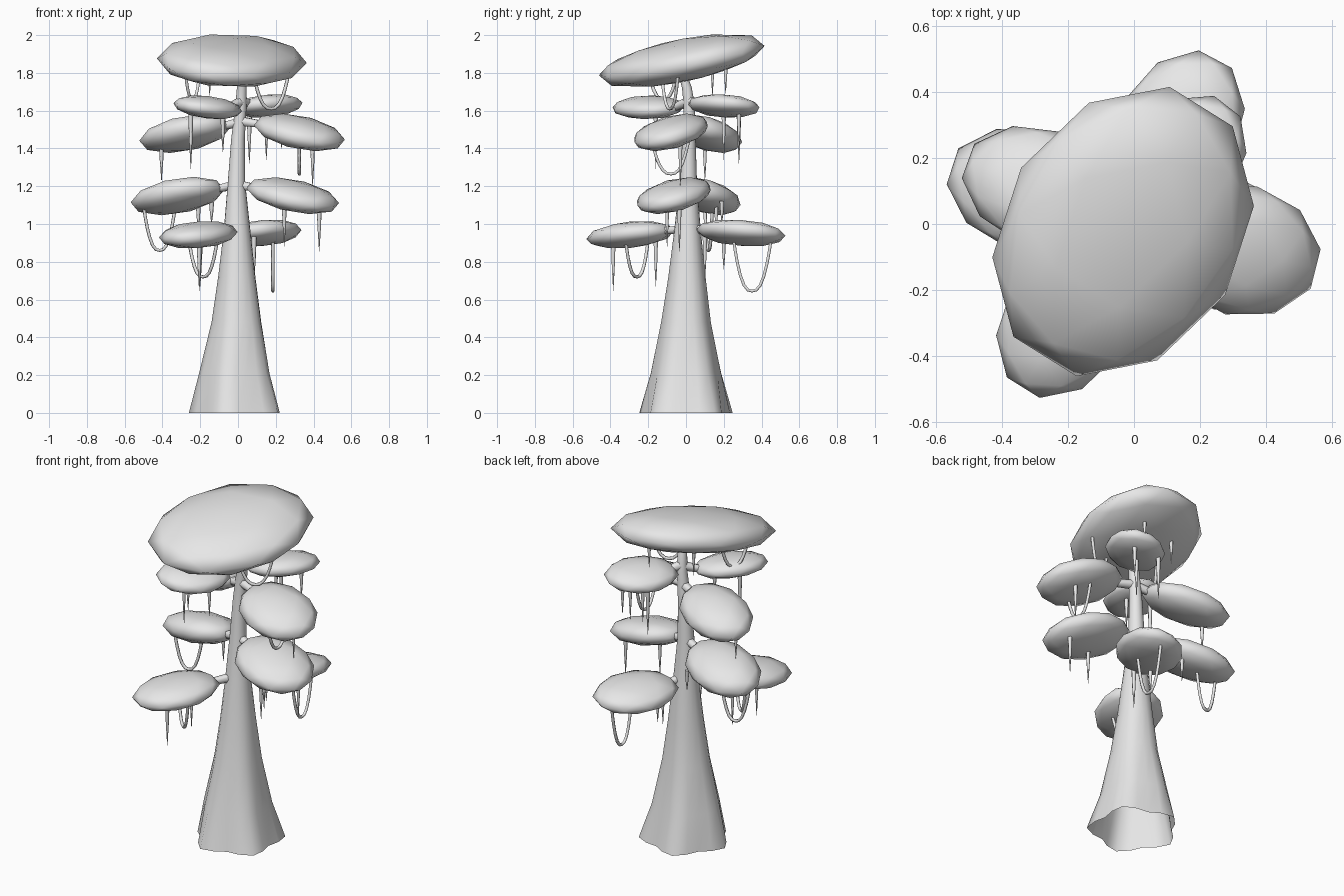
import bpy, bmesh
from math import sin, cos, pi, radians, sqrt
from mathutils import Vector

if "Cube" in bpy.data.objects:
    bpy.data.objects.remove(bpy.data.objects["Cube"])

grey = bpy.data.materials.new("plain_grey")
grey.use_nodes = True
grey.diffuse_color = (0.8, 0.8, 0.8, 1)
grey.node_tree.nodes["Principled BSDF"].inputs["Base Color"].default_value = (0.8, 0.8, 0.8, 1)


def finish(name, bm):
    bmesh.ops.recalc_face_normals(bm, faces=bm.faces)
    for f in bm.faces:
        f.smooth = True
    mesh = bpy.data.meshes.new(name)
    bm.to_mesh(mesh)
    bm.free()
    mesh.materials.append(grey)
    ob = bpy.data.objects.new(name, mesh)
    bpy.context.collection.objects.link(ob)
    return ob


def tube(name, points, radii):
    """Round tapering strand through the points, turned into a mesh."""
    curve = bpy.data.curves.new(name, 'CURVE')
    curve.dimensions = '3D'
    curve.bevel_depth = 1
    curve.bevel_resolution = 1
    curve.use_fill_caps = True
    spline = curve.splines.new('POLY')
    spline.points.add(len(points) - 1)
    for sp, p, r in zip(spline.points, points, radii):
        sp.co = (*p, 1)
        sp.radius = r
    curve.materials.append(grey)
    ob = bpy.data.objects.new(name, curve)
    bpy.context.collection.objects.link(ob)
    bpy.ops.object.select_all(action='DESELECT')
    ob.select_set(True)
    bpy.context.view_layer.objects.active = ob
    bpy.ops.object.convert(target='MESH')


# Trunk: five buttress lobes at the foot, fading to a round, slightly bent stem
# height, centre x, centre y, lobe radius, valley radius
TRUNK = [
    (0.00, 0.000, 0.000, 0.260, 0.205),
    (0.21, -0.010, 0.000, 0.196, 0.175),
    (0.48, -0.005, 0.000, 0.135, 0.128),
    (0.72, -0.005, 0.005, 0.100, 0.097),
    (0.97, -0.005, 0.008, 0.070, 0.070),
    (1.22, -0.008, 0.012, 0.046, 0.046),
    (1.45, 0.000, 0.015, 0.036, 0.036),
    (1.62, 0.015, 0.018, 0.030, 0.030),
    (1.72, 0.020, 0.005, 0.026, 0.026),
    (1.82, 0.015, -0.025, 0.022, 0.022),
]


def trunk_at(z):
    for a, b in zip(TRUNK, TRUNK[1:]):
        if a[0] <= z <= b[0]:
            t = (z - a[0]) / (b[0] - a[0])
            return Vector((a[1] + t * (b[1] - a[1]), a[2] + t * (b[2] - a[2]), z))


bm = bmesh.new()
rings = []
for z, cx, cy, lobe, valley in TRUNK:
    ring = []
    for i in range(20):
        a = pi + i * pi / 10
        r = (lobe, (lobe + valley) / 2, valley, (lobe + valley) / 2)[i % 4]
        ring.append(bm.verts.new((cx + r * cos(a), cy + r * sin(a), z)))
    rings.append(ring)
for lo, hi in zip(rings, rings[1:]):
    for i in range(20):
        j = (i + 1) % 20
        bm.faces.new((lo[i], lo[j], hi[j], hi[i]))
finish("trunk", bm)

# Leaf pads: centre, long radius, short radius, half height, yaw, slope in x and y
PADS = {
    "crown": ((-0.033, -0.023, 1.865), 0.47, 0.365, 0.115, 58, -0.07, 0.2),
    "upper_front": ((-0.16, -0.20, 1.618), 0.21, 0.165, 0.06, 232, -0.12, 0.05),
    "upper_back": ((0.16, 0.20, 1.625), 0.21, 0.165, 0.06, 52, 0.1, -0.08),
    "upper_left": ((0.325, -0.08, 1.485), 0.245, 0.2, 0.082, -14, -0.16, 0.19),
    "upper_right": ((-0.28, 0.11, 1.478), 0.25, 0.18, 0.088, 160, 0.13, -0.19),
    "middle_left": ((0.29, -0.065, 1.15), 0.25, 0.2, 0.08, -14, -0.16, 0.18),
    "middle_right": ((-0.32, 0.10, 1.148), 0.255, 0.185, 0.088, 162, 0.12, -0.19),
    "lower_front": ((-0.21, -0.295, 0.943), 0.25, 0.19, 0.07, 238, 0.05, 0.08),
    "lower_back": ((0.135, 0.29, 0.953), 0.25, 0.185, 0.068, 62, 0.1, -0.09),
}


def pad_height(pad, x, y):
    c, sx, sy = PADS[pad][0], PADS[pad][5], PADS[pad][6]
    return c[2] + sx * (x - c[0]) + sy * (y - c[1])


for name, (c, long, short, half, yaw, sx, sy) in PADS.items():
    bm = bmesh.new()
    bmesh.ops.create_icosphere(bm, subdivisions=2, radius=1)
    a = radians(yaw)
    for v in bm.verts:
        u, w, h = v.co.x * long, v.co.y * short, v.co.z * half
        x = c[0] + u * cos(a) - w * sin(a)
        y = c[1] + u * sin(a) + w * cos(a)
        v.co = (x, y, pad_height(name, x, y) + h)
    finish(name + "_leaf_pad", bm)
    # Branch from the trunk into the pad
    if name != "crown":
        start = trunk_at(c[2] + (0.03 if half < 0.075 else 0.06))
        end = Vector(c)
        mid = start.lerp(end, 0.4)
        mid.z = pad_height(name, mid.x, mid.y)
        tube(name + "_branch", [start, mid, end], [0.028, 0.021, 0.015])

# Hanging spikes: pad, x, y, tip height
SPIKES = [
    ("upper_right", -0.405, 0.10, 1.23),
    ("upper_front", -0.25, -0.16, 1.29),
    ("upper_front", -0.08, -0.16, 1.38),
    ("upper_left", 0.395, -0.03, 1.2),
    ("upper_back", 0.06, 0.28, 1.32),
    ("upper_back", 0.15, 0.2, 1.34),
    ("upper_back", 0.23, 0.28, 1.4),
    ("middle_left", 0.43, -0.035, 0.855),
    ("middle_left", 0.245, -0.1, 0.88),
    ("middle_right", -0.21, 0.16, 0.95),
    ("middle_right", -0.14, 0.19, 1.0),
    ("lower_front", -0.205, -0.385, 0.645),
    ("lower_front", -0.2, -0.16, 0.67),
    ("lower_back", 0.085, 0.1, 0.7),
    ("lower_back", 0.05, 0.2, 0.76),
    ("crown", -0.15, 0.14, 1.68),
    ("crown", 0.1, 0.21, 1.69),
]
for i, (pad, x, y, tip) in enumerate(SPIKES):
    top = pad_height(pad, x, y) - 0.03
    tube(f"hanging_spike_{i}", [(x, y, top), (x, y, (top + tip) / 2), (x, y, tip)],
         [0.014, 0.009, 0.001])

# Hanging loops: pad, both ends (x, y), lowest height
LOOPS = [
    ("crown", (0.08, -0.13), (0.27, -0.04), 1.61),
    ("crown", (-0.28, -0.2), (-0.2, -0.04), 1.66),
    ("upper_left", (0.325, -0.18), (0.325, 0.02), 1.265),
    ("middle_right", (-0.5, 0.1), (-0.33, 0.14), 0.86),
    ("lower_front", (-0.26, -0.2), (-0.11, -0.32), 0.72),
    ("lower_back", (0.185, 0.25), (0.185, 0.45), 0.645),
]
for i, (pad, p, q, low) in enumerate(LOOPS):
    points = []
    for k in range(15):
        s = -cos(pi * k / 14)
        x = p[0] + (q[0] - p[0]) * (s + 1) / 2
        y = p[1] + (q[1] - p[1]) * (s + 1) / 2
        top = pad_height(pad, x, y) - 0.03
        points.append((x, y, low + (top - low) * abs(s) ** 2.6))
    tube(f"hanging_loop_{i}", points, [0.009] * 15)
